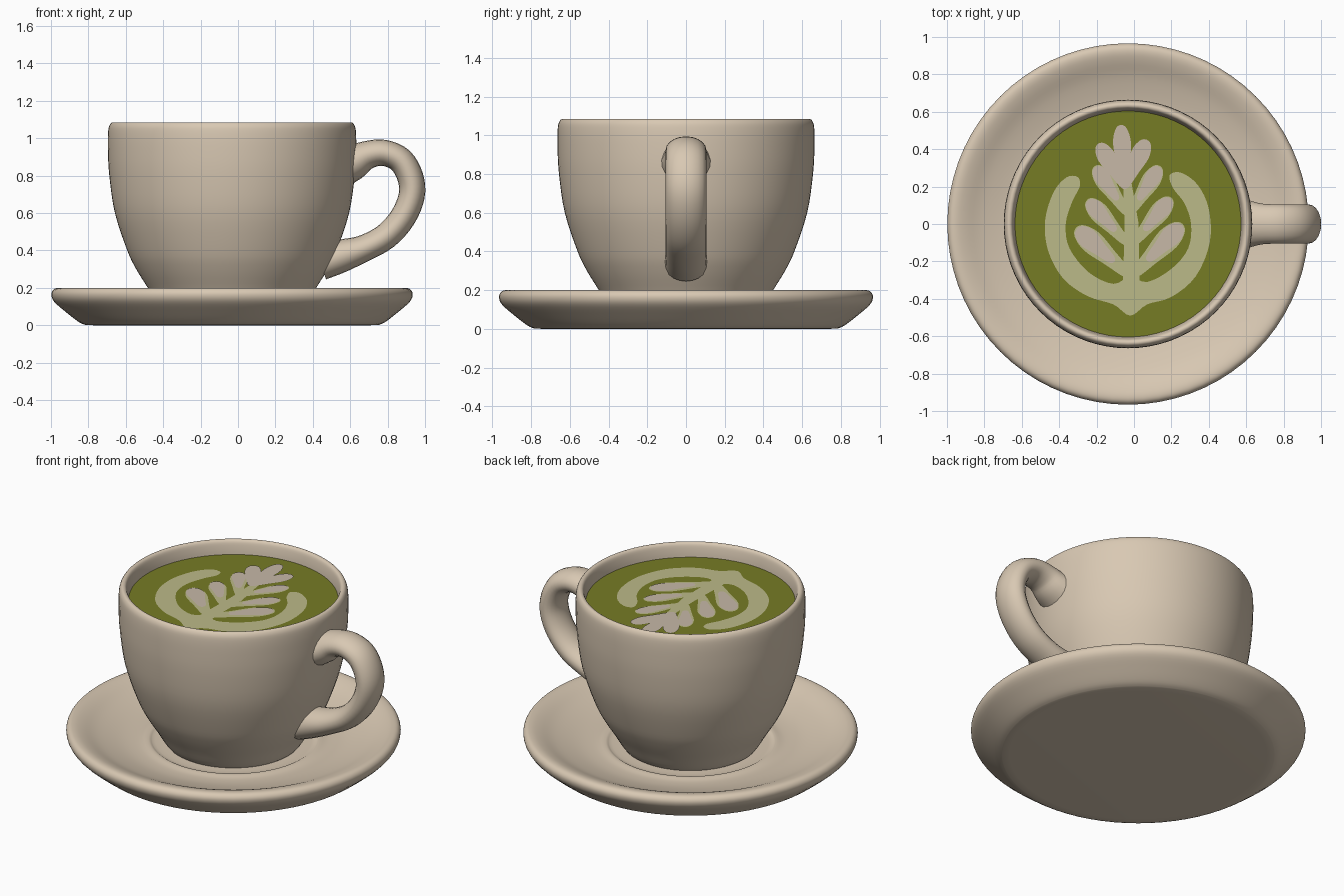
import bpy, bmesh, math
from mathutils import Vector

if "Cube" in bpy.data.objects:
    bpy.data.objects.remove(bpy.data.objects["Cube"])

CX = -0.032          # common axis of cup and saucer
LIQUID_Z = 1.0


def material(name, rgb):
    m = bpy.data.materials.new(name)
    m.diffuse_color = (*rgb, 1)
    m.use_nodes = True
    m.node_tree.nodes["Principled BSDF"].inputs["Base Color"].default_value = m.diffuse_color
    return m


CERAMIC = material("cream ceramic", (0.69, 0.58, 0.45))
MATCHA = material("matcha green", (0.18, 0.20, 0.018))
FOAM = material("pale green foam", (0.50, 0.49, 0.25))
MILK = material("beige milk", (0.57, 0.48, 0.39))


def finish(name, bm, mat, angle=50):
    bmesh.ops.remove_doubles(bm, verts=bm.verts, dist=1e-5)
    bmesh.ops.recalc_face_normals(bm, faces=bm.faces)
    me = bpy.data.meshes.new(name)
    bm.to_mesh(me)
    bm.free()
    me.materials.append(mat)
    for p in me.polygons:
        p.use_smooth = True
    me.set_sharp_from_angle(angle=math.radians(angle))
    ob = bpy.data.objects.new(name, me)
    bpy.context.collection.objects.link(ob)
    return ob


def spline(pts, steps=4, closed=False):
    """Catmull-Rom curve through points of any dimension."""
    pts = [Vector(p) for p in pts]
    n = len(pts)
    get = (lambda i: pts[i % n]) if closed else (lambda i: pts[min(max(i, 0), n - 1)])
    out = []
    for i in range(n if closed else n - 1):
        a, b, c, d = (get(i + k) for k in (-1, 0, 1, 2))
        for s in range(steps):
            t = s / steps
            out.append(0.5 * (2 * b + (c - a) * t + (2 * a - 5 * b + 4 * c - d) * t * t
                              + (3 * b - a - 3 * c + d) * t ** 3))
    if not closed:
        out.append(pts[-1])
    return out


def bridge(bm, rings):
    for a, b in zip(rings, rings[1:]):
        n = len(a)
        for i in range(n):
            bm.faces.new((a[i], a[(i + 1) % n], b[(i + 1) % n], b[i]))


def lathe(name, profile, mat, sides=72):
    """Closed turned solid; both profile ends are capped."""
    bm = bmesh.new()
    rings = [[bm.verts.new((CX + r * math.cos(2 * math.pi * k / sides),
                            r * math.sin(2 * math.pi * k / sides), z))
              for k in range(sides)] for r, z in profile]
    bridge(bm, rings)
    bm.faces.new(rings[0])
    bm.faces.new(rings[-1])
    return finish(name, bm, mat)


def plate(name, outline, mat, lift):
    """Flat painted shape floating just above the drink."""
    bm = bmesh.new()
    f = bm.faces.new([bm.verts.new((p[0], p[1], LIQUID_Z + lift)) for p in outline])
    if f.calc_area() and (f.normal_update() or f.normal.z < 0):
        f.normal_flip()
    bmesh.ops.triangulate(bm, faces=bm.faces)
    me = bpy.data.meshes.new(name)
    bm.to_mesh(me)
    bm.free()
    me.materials.append(mat)
    bpy.context.collection.objects.link(bpy.data.objects.new(name, me))


def lobe(name, base, tip, width, mat, lift):
    """Leaf lobe: narrow at the stem, full and rounded at the tip."""
    b, t = Vector(base), Vector(tip)
    d = t - b
    n = Vector((-d.y, d.x)).normalized() * width
    shape = [(0, 0.35), (0.35, 0.7), (0.7, 1), (0.93, 0.65)]
    left = [b + d * u + n * w for u, w in shape]
    right = [b + d * u - n * w for u, w in reversed(shape)]
    plate(name, spline(left + [t] + right, 4, True), mat, lift)


# Saucer
lathe("saucer", [(0.74, 0)] + [tuple(p) for p in spline(
    [(0.785, 0.002), (0.82, 0.018), (0.885, 0.068), (0.95, 0.125), (0.966, 0.165),
     (0.952, 0.193), (0.92, 0.2), (0.87, 0.187), (0.78, 0.15), (0.65, 0.115),
     (0.55, 0.105), (0.49, 0.112), (0.45, 0.10), (0.30, 0.10)])], CERAMIC)

# Cup body with rounded rim and inner wall
lathe("cup", spline(
    [(0.34, 0.09), (0.39, 0.105), (0.45, 0.2), (0.512, 0.30), (0.56, 0.4), (0.626, 0.6),
     (0.656, 0.8), (0.664, 0.95), (0.662, 1.04), (0.652, 1.074), (0.636, 1.085),
     (0.619, 1.074), (0.608, 1.03), (0.60, 0.97), (0.58, 0.9)]), CERAMIC)

# Handle: x, z, half thickness, half width along y
path = spline([(0.56, 0.85, 0.11, 0.145), (0.62, 0.873, 0.095, 0.125), (0.69, 0.91, 0.076, 0.108),
               (0.78, 0.922, 0.07, 0.105), (0.87, 0.882, 0.07, 0.105),
               (0.922, 0.79, 0.07, 0.105), (0.928, 0.69, 0.07, 0.105),
               (0.88, 0.575, 0.07, 0.105), (0.79, 0.475, 0.07, 0.105),
               (0.67, 0.41, 0.072, 0.105), (0.55, 0.37, 0.088, 0.108),
               (0.44, 0.33, 0.09, 0.11)])
bm = bmesh.new()
rings = []
for i, p in enumerate(path):
    tan = path[min(i + 1, len(path) - 1)] - path[max(i - 1, 0)]
    nrm = Vector((-tan[1], tan[0])).normalized()
    ring = []
    for k in range(20):
        a = 2 * math.pi * k / 20
        off = p[2] * math.cos(a)
        ring.append(bm.verts.new((p[0] + nrm.x * off, p[3] * math.sin(a), p[1] + nrm.y * off)))
    rings.append(ring)
bridge(bm, rings)
bm.faces.new(rings[0])
bm.faces.new(rings[-1])
finish("handle", bm, CERAMIC)

# Drink surface
plate("drink", [(CX + 0.606 * math.cos(math.tau * k / 72), 0.606 * math.sin(math.tau * k / 72))
                for k in range(72)], MATCHA, 0)

# Foam art: outer heart-shaped band
plate("foam_band", spline(
    [(-0.30, 0.25), (-0.36, 0.25), (-0.43, 0.17), (-0.475, 0.02), (-0.46, -0.14), (-0.38, -0.29),
     (-0.25, -0.385), (-0.11, -0.43), (-0.02, -0.49), (0.07, -0.43), (0.20, -0.39), (0.33, -0.28),
     (0.405, -0.10), (0.40, 0.08), (0.34, 0.21), (0.25, 0.275), (0.19, 0.26), (0.21, 0.19),
     (0.27, 0.11), (0.305, 0.0), (0.29, -0.13), (0.20, -0.24), (0.07, -0.31), (-0.02, -0.28),
     (-0.11, -0.32), (-0.24, -0.26), (-0.345, -0.13), (-0.365, 0.0), (-0.33, 0.12),
     (-0.29, 0.2)], 4, True), FOAM, 0.003)

# Central stem
plate("foam_stem", [(-0.06, -0.36), (0.03, -0.36), (0.025, 0.0), (-0.02, 0.26),
                    (-0.06, 0.26), (-0.05, 0.0)], FOAM, 0.003)

# Leaf lobes: base, tip, half width
leaves = [((-0.03, -0.27), (-0.31, -0.02), 0.062), ((0.00, -0.27), (0.26, 0.0), 0.062),
          ((-0.04, -0.10), (-0.25, 0.13), 0.052), ((0.00, -0.10), (0.20, 0.14), 0.052),
          ((-0.04, 0.06), (-0.21, 0.31), 0.05), ((-0.02, 0.06), (0.14, 0.31), 0.05)]
for i, (b, t, w) in enumerate(leaves):
    b, t = Vector(b), Vector(t)
    lobe(f"foam_leaf_{i}", b, t, w, FOAM, 0.003)
    lobe(f"milk_leaf_{i}", b.lerp(t, 0.3), b.lerp(t, 0.98), w * 0.85, MILK, 0.006)

# Top leaf tuft
for i, (b, t, w) in enumerate([((-0.05, 0.2), (-0.07, 0.53), 0.048),
                               ((-0.05, 0.2), (-0.19, 0.43), 0.048),
                               ((-0.05, 0.2), (0.07, 0.45), 0.05)]):
    lobe(f"milk_tuft_{i}", b, t, w, MILK, 0.006)
